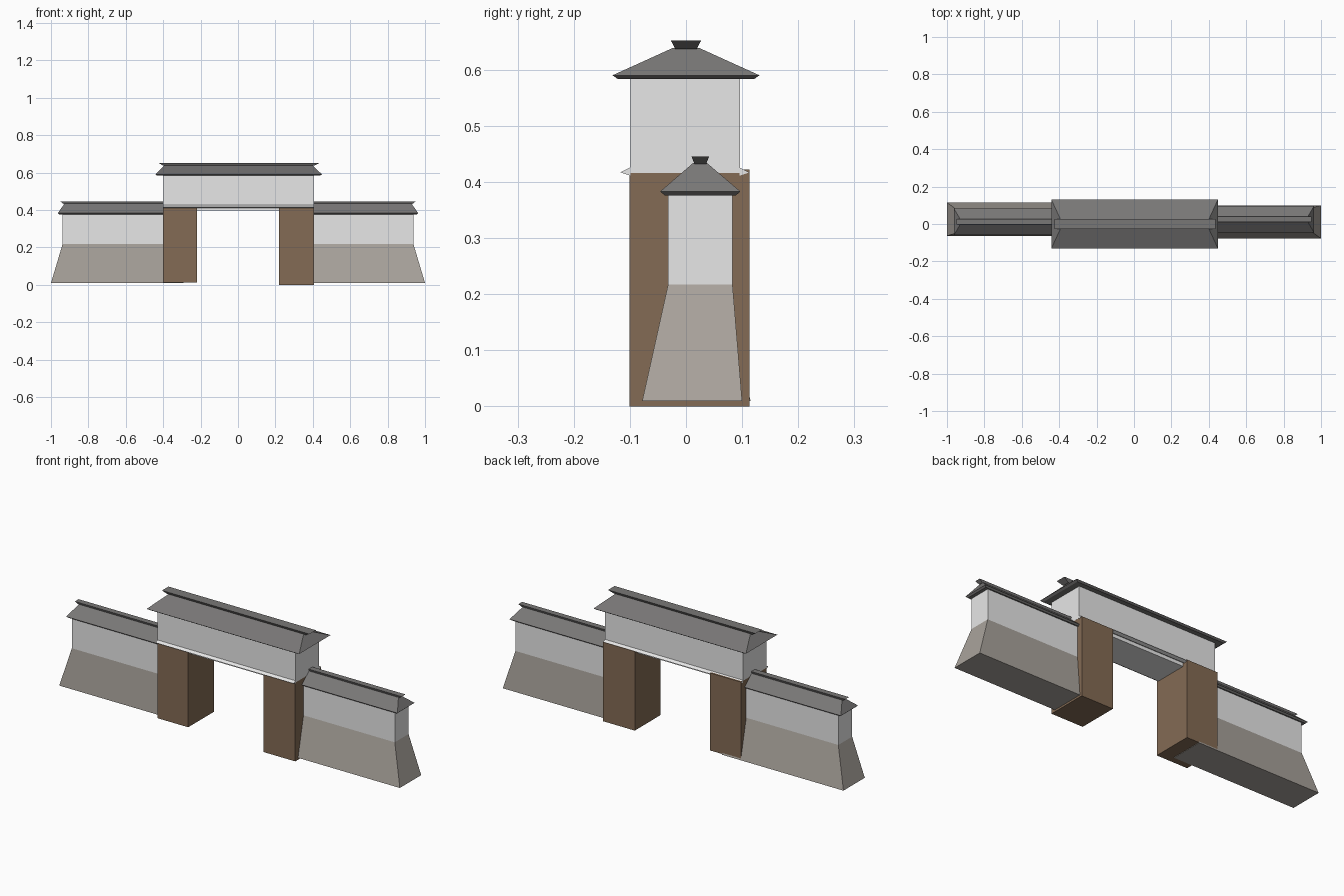
import bpy, bmesh
from mathutils import Matrix, Vector

if "Cube" in bpy.data.objects:
    bpy.data.objects.remove(bpy.data.objects["Cube"])


def mat(name, r, g, b):
    m = bpy.data.materials.new(name)
    m.diffuse_color = (r, g, b, 1)
    m.use_nodes = True
    m.node_tree.nodes["Principled BSDF"].inputs["Base Color"].default_value = m.diffuse_color
    return m


PLASTER = mat("white_plaster", 0.8, 0.8, 0.8)
STONE = mat("grey_stone", 0.40, 0.37, 0.335)
WOOD = mat("brown_wood", 0.23, 0.147, 0.089)
TILE = mat("roof_tile", 0.19, 0.185, 0.183)


def finish(name, bm, material, turn):
    bmesh.ops.recalc_face_normals(bm, faces=bm.faces)
    if turn is not None:
        bm.transform(turn)
    me = bpy.data.meshes.new(name)
    bm.to_mesh(me)
    bm.free()
    me.materials.append(material)
    bpy.context.collection.objects.link(bpy.data.objects.new(name, me))


def stack(name, material, layers, turn=None):
    """Closed solid through rectangular layers (x0, x1, y0, y1, z)."""
    bm = bmesh.new()
    rings = [[bm.verts.new(p) for p in ((x0, y0, z), (x1, y0, z), (x1, y1, z), (x0, y1, z))]
             for x0, x1, y0, y1, z in layers]
    bm.faces.new(rings[0])
    bm.faces.new(rings[-1])
    for a, b in zip(rings, rings[1:]):
        for i in range(4):
            j = (i + 1) % 4
            bm.faces.new((a[i], a[j], b[j], b[i]))
    finish(name, bm, material, turn)


def box(name, material, x0, x1, y0, y1, z0, z1):
    stack(name, material, [(x0, x1, y0, y1, z0), (x0, x1, y0, y1, z1)])


# Side walls: the left one is the right one turned half round
half_turn = Matrix.Translation(Vector((0, 0.037, 0))) @ Matrix.Diagonal((-1, -1, 1, 1))
for side, turn in (("right", None), ("left", half_turn)):
    stack(side + "_stone_base", STONE,
          [(0.29, 1.0, -0.078, 0.10, 0.01), (0.35, 0.938, -0.032, 0.083, 0.217)], turn)
    stack(side + "_wall", PLASTER,
          [(0.35, 0.938, -0.032, 0.083, 0.217), (0.35, 0.938, -0.032, 0.083, 0.378)], turn)
    stack(side + "_wall_roof", TILE,
          [(0.34, 0.955, -0.038, 0.089, 0.376), (0.33, 0.963, -0.046, 0.097, 0.383),
           (0.37, 0.928, 0.013, 0.037, 0.434)], turn)
    stack(side + "_wall_ridge", TILE,
          [(0.36, 0.932, 0.015, 0.036, 0.432), (0.34, 0.95, 0.010, 0.041, 0.445)], turn)

# Gate pillars
box("right_pillar", WOOD, 0.22, 0.405, -0.101, 0.113, 0.0, 0.418)
box("left_pillar", WOOD, -0.40, -0.22, -0.101, 0.113, 0.013, 0.422)

# Gate upper storey and the lintel beneath it
box("gate_storey", PLASTER, -0.40, 0.406, -0.10, 0.096, 0.416, 0.586)
box("lintel", PLASTER, -0.23, 0.23, -0.09, 0.086, 0.398, 0.418)

# Sloping ledges along the front and back
for name, y, tip in (("front_ledge", -0.099, -0.117), ("back_ledge", 0.095, 0.113)):
    bm = bmesh.new()
    ends = [[bm.verts.new((x, yy, z)) for yy, z in ((y, 0.426), (tip, 0.417), (y, 0.411))]
            for x in (-0.40, 0.406)]
    for e in ends:
        bm.faces.new(e)
    for i in range(3):
        j = (i + 1) % 3
        bm.faces.new((ends[0][i], ends[0][j], ends[1][j], ends[1][i]))
    finish(name, bm, PLASTER, None)

# Gate roof and ridge cap
stack("gate_roof", TILE,
      [(-0.432, 0.438, -0.121, 0.121, 0.583), (-0.442, 0.449, -0.131, 0.131, 0.59),
       (-0.392, 0.399, -0.023, 0.023, 0.639)])
stack("gate_ridge", TILE,
      [(-0.40, 0.408, -0.019, 0.019, 0.637), (-0.425, 0.436, -0.027, 0.027, 0.652)])
